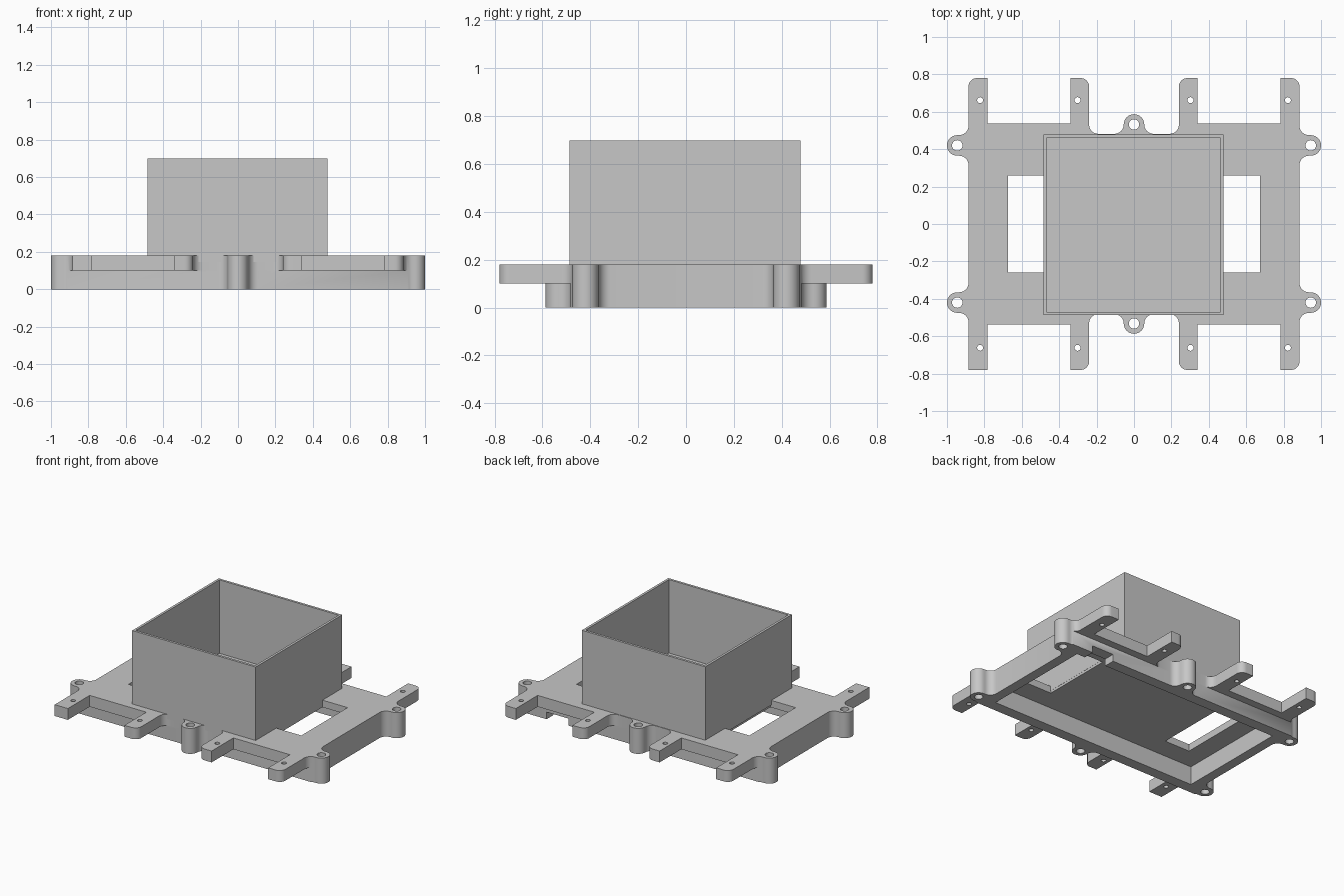
import bpy, bmesh
from math import cos, sin, radians

old = bpy.data.objects.get("Cube")
if old:
    bpy.data.objects.remove(old, do_unlink=True)

grey = bpy.data.materials.new("light_grey")
grey.use_nodes = True
grey.diffuse_color = (0.57, 0.57, 0.57, 1)
grey.node_tree.nodes["Principled BSDF"].inputs["Base Color"].default_value = (0.57, 0.57, 0.57, 1)

EDGE_X, EDGE_Y = 0.885, 0.482       # frame outer faces
MID_Z, TOP_Z = 0.1, 0.18            # underside of the arms, top of the plate
CEILING_Z = 0.13                    # top of the hollow under the plate
FILLET, BOSS = 0.05, 0.055
BOSS_X, BOSS_Y, MID_Y = 0.945, 0.42, 0.532


def arc(cx, cy, r, start, end, n=8):
    angles = [radians(start + (end - start) * i / n) for i in range(n + 1)]
    return [(cx + r * cos(a), cy + r * sin(a)) for a in angles]


def rect(x0, x1, y0, y1):
    return [(x0, y0), (x1, y0), (x1, y1), (x0, y1)]


def prisms(name, outlines, z0, z1):
    """One object holding an upright prism for each outline."""
    bm = bmesh.new()
    for outline in outlines:
        pts = [p for i, p in enumerate(outline)
               if abs(p[0] - outline[i - 1][0]) + abs(p[1] - outline[i - 1][1]) > 1e-5]
        face = bm.faces.new([bm.verts.new((x, y, z0)) for x, y in pts])
        ext = bmesh.ops.extrude_face_region(bm, geom=[face])["geom"]
        for v in ext:
            if isinstance(v, bmesh.types.BMVert):
                v.co.z = z1
    bmesh.ops.recalc_face_normals(bm, faces=bm.faces)
    mesh = bpy.data.meshes.new(name)
    bm.to_mesh(mesh)
    bm.free()
    mesh.materials.append(grey)
    obj = bpy.data.objects.new(name, mesh)
    bpy.context.collection.objects.link(obj)
    return obj


def select(obj):
    bpy.ops.object.select_all(action="DESELECT")
    obj.select_set(True)
    bpy.context.view_layer.objects.active = obj


def combine(obj, operation, outlines, z0=-1, z1=2):
    """Add prisms to an object or cut them out of it."""
    helper = prisms("helper", outlines, z0, z1)
    helper.hide_render = True
    mod = obj.modifiers.new("combine", "BOOLEAN")
    mod.operation, mod.solver, mod.object = operation, "EXACT", helper
    select(obj)
    bpy.ops.object.modifier_apply(modifier=mod.name)
    bpy.data.objects.remove(helper, do_unlink=True)


def four_way(quarter, odd):
    """Full outline from quarters running from the +y axis to the +x axis."""
    return (quarter + [(x, -y) for x, y in reversed(quarter)]
            + [(-x, -y) for x, y in odd] + [(-x, y) for x, y in reversed(quarter)])


# Shared stretches of the outline
middle_boss = (arc(0, MID_Y, BOSS, 90, 0)
               + arc(BOSS + FILLET, EDGE_Y + FILLET, FILLET, 180, 270))
neck = arc(EDGE_X + FILLET, BOSS_Y + BOSS + FILLET, FILLET, 180, 270)
side_boss = (arc(BOSS_X, BOSS_Y, BOSS, 90, -90, 16)
             + arc(EDGE_X + FILLET, BOSS_Y - BOSS - FILLET, FILLET, 90, 180)
             + [(EDGE_X, 0)])


def plate_quarter(rounded):
    r, tip = 0.045, 0.78
    inner_arm = (arc(0.24 - FILLET, EDGE_Y + FILLET, FILLET, 270, 360)
                 + arc(0.24 + r, tip - r, r, 180, 90)
                 + [(0.34, tip), (0.34, 0.537), (0.782, 0.537), (0.782, tip)])
    outer = arc(EDGE_X - r, tip - r, r, 90, 0) if rounded else [(EDGE_X, tip)]
    return middle_boss + inner_arm + outer + neck + side_boss


# Through holes and windows
signs = [(sx, sy) for sx in (-1, 1) for sy in (-1, 1)]
holes = [arc(sx * BOSS_X, sy * BOSS_Y, 0.028, 0, 360, 24) for sx, sy in signs]
holes += [arc(0, s * MID_Y, 0.028, 0, 360, 24) for s in (-1, 1)]
holes += [arc(sx * x, sy * 0.662, 0.016, 0, 360, 16)
          for sx, sy in signs for x in (0.302, 0.823)]
holes += [rect(0.478, 0.675, -0.258, 0.258), rect(-0.675, -0.478, -0.258, 0.258)]

# Frame: top plate with eight arms, joined to the body below it
frame = prisms("frame", [four_way(plate_quarter(True), plate_quarter(False))], MID_Z, TOP_Z)
body_quarter = middle_boss + neck[5:] + side_boss
combine(frame, "UNION", [four_way(body_quarter, body_quarter)], 0, MID_Z)

# Hollow underside, holes, and a low cable notch at the back
combine(frame, "DIFFERENCE", [rect(-0.815, 0.815, -0.405, 0.405)], -1, CEILING_Z)
combine(frame, "DIFFERENCE", holes)
combine(frame, "DIFFERENCE", [rect(0.58, 0.75, 0.38, 0.51)], -1, 0.05)

# Open box sunk slightly into the plate
box = prisms("open_box", [rect(-0.485, 0.479, -0.487, 0.478)], 0.147, 0.698)
combine(box, "DIFFERENCE", [rect(-0.468, 0.462, -0.47, 0.461)])

for obj in (frame, box):
    select(obj)
    bpy.ops.object.shade_smooth_by_angle(angle=radians(30))
